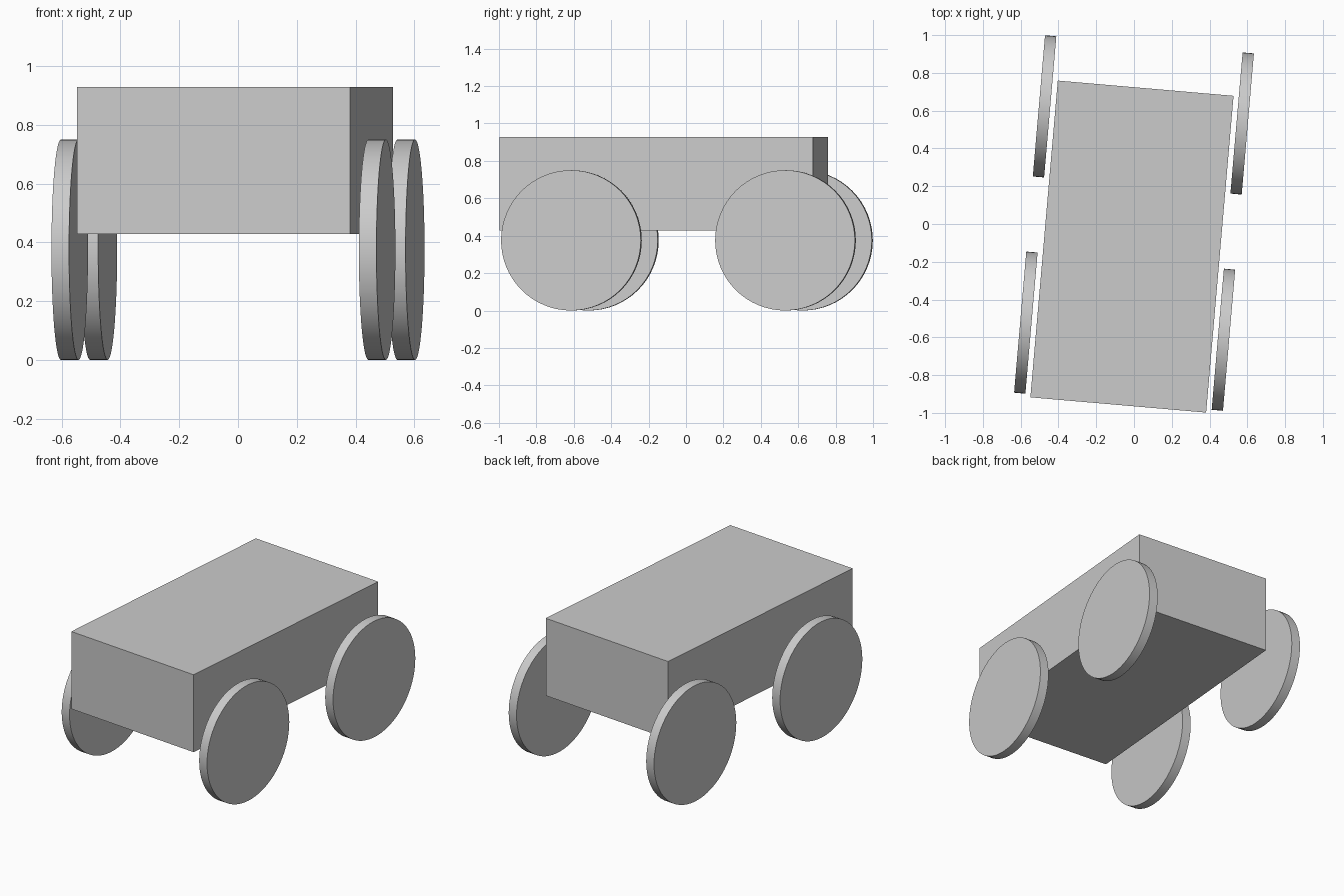
import bpy
import math
from mathutils import Matrix, Vector

if "Cube" in bpy.data.objects:
    bpy.data.objects.remove(bpy.data.objects["Cube"])

# The whole cart is turned slightly about the vertical axis
YAW = math.radians(-4.95)
TURN = Matrix.Translation((0, 0.005, 0)) @ Matrix.Rotation(YAW, 4, 'Z')

RADIUS, THICKNESS = 0.375, 0.06
HALF_TRACK, HALF_BASE = 0.525, 0.5745

# Body: plain box, set slightly forward of the wheels
bpy.ops.mesh.primitive_cube_add(size=1, location=TURN @ Vector((0, -0.125, 0.678)),
                                rotation=(0, 0, YAW))
body = bpy.context.object
body.name = "cart_body"
body.scale = (0.934, 1.683, 0.5)
bpy.ops.object.transform_apply(location=False, rotation=False, scale=True)


# Wheels: thin smooth discs with their axes across the cart
def add_wheel(name, x, y):
    bpy.ops.mesh.primitive_cylinder_add(vertices=64, radius=RADIUS, depth=THICKNESS,
                                        location=TURN @ Vector((x, y, RADIUS)),
                                        rotation=(0, math.pi / 2, YAW))
    bpy.context.object.name = name
    bpy.ops.object.shade_smooth_by_angle()


for end, sy in (("front", -1), ("back", 1)):
    for side, sx in (("left", -1), ("right", 1)):
        add_wheel(f"{end}_{side}_wheel", sx * HALF_TRACK, sy * HALF_BASE)
